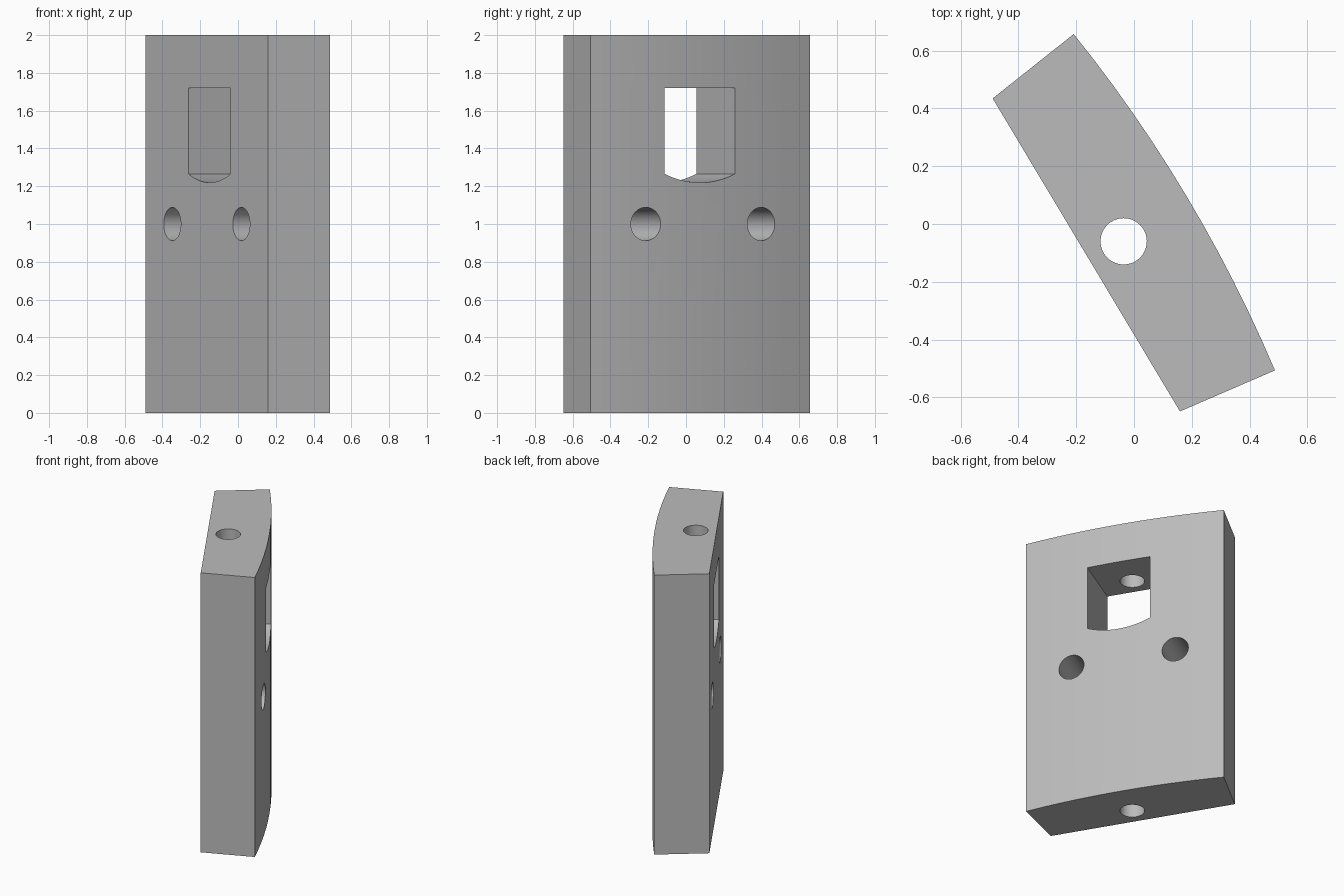
import bpy, bmesh, math
from mathutils import Matrix, Vector

if "Cube" in bpy.data.objects:
    bpy.data.objects.remove(bpy.data.objects["Cube"])

# Single grey finish
grey = bpy.data.materials.new("plain grey")
grey.use_nodes = True
colour = (0.5, 0.5, 0.5, 1)
grey.diffuse_color = colour
grey.node_tree.nodes["Principled BSDF"].inputs["Base Color"].default_value = colour

# Local frame: x along the flat face, y through the thickness
placement = Matrix.Translation((-0.165, -0.107, 0)) @ Matrix.Rotation(math.radians(-59.1), 4, 'Z')


def prism(name, profile, low, high, upright=True):
    """Extrude a 2D profile along z (upright) or through the thickness."""
    bm = bmesh.new()
    place = (lambda a, b, t: (a, b, t)) if upright else (lambda a, b, t: (a, t, b))
    base = bm.faces.new([bm.verts.new(place(a, b, low)) for a, b in profile])
    moved = bmesh.ops.extrude_face_region(bm, geom=[base])["geom"]
    verts = [v for v in moved if isinstance(v, bmesh.types.BMVert)]
    bmesh.ops.translate(bm, verts=verts, vec=Vector(place(0, 0, high - low)))
    bmesh.ops.recalc_face_normals(bm, faces=bm.faces)
    mesh = bpy.data.meshes.new(name)
    bm.to_mesh(mesh)
    bm.free()
    mesh.materials.append(grey)
    obj = bpy.data.objects.new(name, mesh)
    obj.matrix_world = placement
    bpy.context.collection.objects.link(obj)
    return obj


def bow(half, edge, rise, steps):
    """Shallow circular arc from +half to -half, bulging by rise."""
    radius = (half ** 2 + rise ** 2) / (2 * abs(rise))
    sign = math.copysign(1, rise)
    sweep = math.asin(half / radius)
    angles = [sweep * (1 - 2 * i / steps) for i in range(steps + 1)]
    return [(radius * math.sin(a),
             edge + rise - sign * radius * (1 - math.cos(a))) for a in angles]


def circle(cx, cy, r, steps=48):
    turns = [2 * math.pi * i / steps for i in range(steps)]
    return [(cx + r * math.cos(t), cy + r * math.sin(t)) for t in turns]


# Curved slab
slab = prism("curved_slab", [(-0.631, 0), (0.631, 0)] + bow(0.678, 0.355, 0.047, 12), 0, 2)

# Window with bowed sill, two cross holes and one long vertical bore
centre = 0.028
sill = [(x + centre, z) for x, z in bow(0.216, 1.265, -0.046, 16)]
window = sill + [(centre - 0.216, 1.72), (centre + 0.216, 1.72)]
cutters = [prism("window_cutter", window, -0.2, 0.7, upright=False)]
for side in (-1, 1):
    cutters.append(prism("cross_hole_cutter", circle(side * 0.356, 1.0, 0.088), -0.2, 0.7, upright=False))
cutters.append(prism("bore_cutter", circle(0.026, 0.135, 0.08), -0.2, 2.2))

bpy.ops.object.select_all(action='DESELECT')
bpy.context.view_layer.objects.active = slab
slab.select_set(True)
for cutter in cutters:
    cut = slab.modifiers.new("cut", 'BOOLEAN')
    cut.operation = 'DIFFERENCE'
    cut.solver = 'EXACT'
    cut.object = cutter
    bpy.ops.object.modifier_apply(modifier=cut.name)
    bpy.data.objects.remove(cutter)

bpy.ops.object.shade_smooth_by_angle(angle=math.radians(25))
